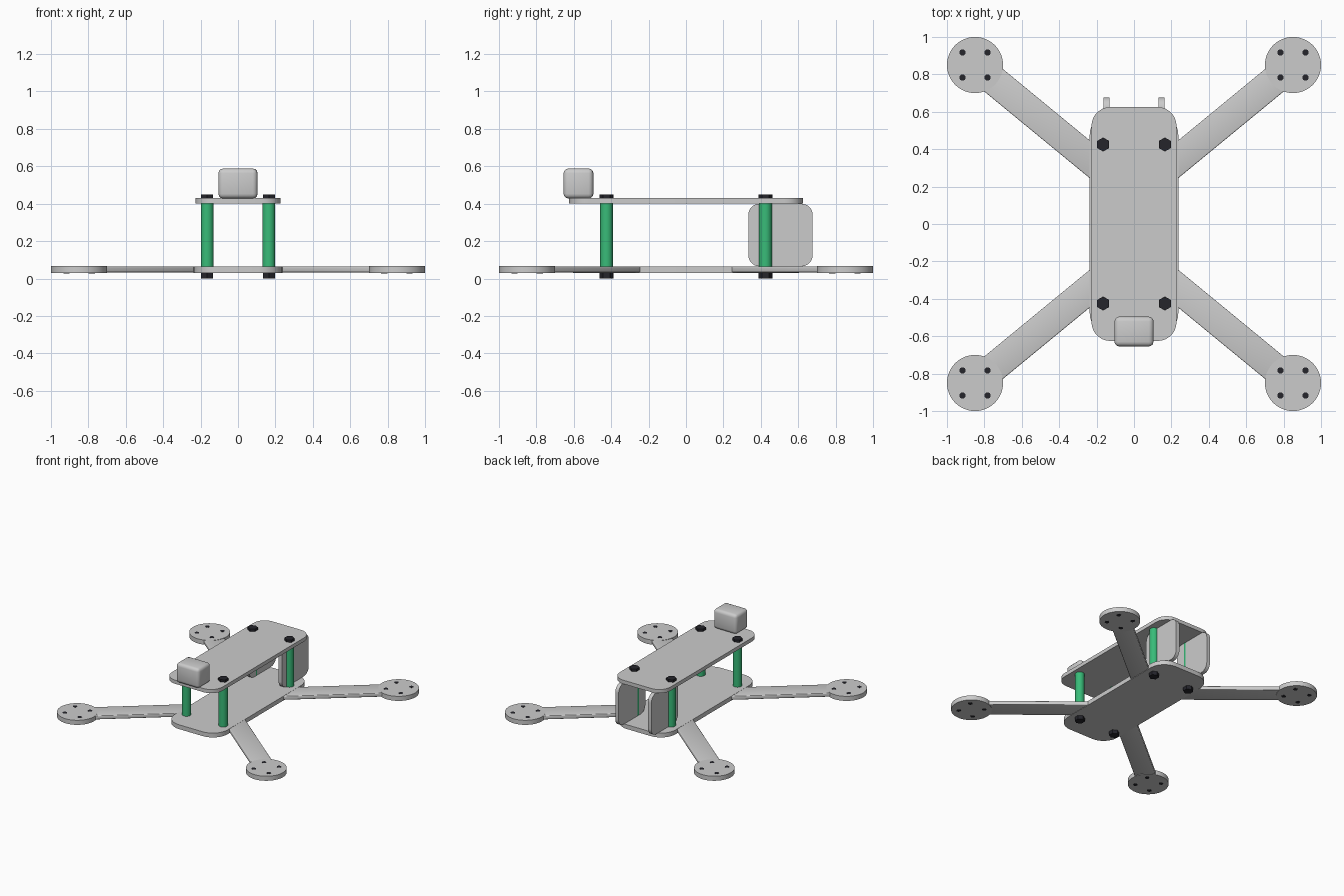
import bpy, bmesh
from math import cos, sin, pi, radians, atan2, hypot
from mathutils import Matrix

cube = bpy.data.objects.get("Cube")
if cube:
    bpy.data.objects.remove(cube, do_unlink=True)


def material(name, rgb):
    mat = bpy.data.materials.new(name)
    mat.use_nodes = True
    mat.diffuse_color = (*rgb, 1)
    mat.node_tree.nodes["Principled BSDF"].inputs["Base Color"].default_value = (*rgb, 1)
    return mat


grey = material("light grey", (0.6, 0.6, 0.6))
green = material("anodised green", (0.04, 0.5, 0.19))
black = material("black steel", (0.018, 0.018, 0.024))


def ring(radius, sides, turn=0.0):
    """Regular polygon outline."""
    return [(radius * cos(turn + 2 * pi * i / sides), radius * sin(turn + 2 * pi * i / sides))
            for i in range(sides)]


def rounded(hx, hy, r, steps=8):
    """Rectangle outline with rounded corners, centred on the origin."""
    pts = []
    for k, (sx, sy) in enumerate([(1, 1), (-1, 1), (-1, -1), (1, -1)]):
        for i in range(steps + 1):
            a = (k + i / steps) * pi / 2
            pts.append((sx * (hx - r) + r * cos(a), sy * (hy - r) + r * sin(a)))
    return pts


def prism(name, outline, z0, z1, mat, matrix=Matrix(), bevel=0.0, angle=40):
    """Extrude an outline from z0 to z1; bevelled parts are fully smooth."""
    bm = bmesh.new()
    face = bm.faces.new([bm.verts.new((x, y, z0)) for x, y in outline])
    top = bmesh.ops.extrude_face_region(bm, geom=[face])["geom"]
    bmesh.ops.translate(bm, vec=(0, 0, z1 - z0),
                        verts=[g for g in top if isinstance(g, bmesh.types.BMVert)])
    bmesh.ops.recalc_face_normals(bm, faces=bm.faces[:])
    mesh = bpy.data.meshes.new(name)
    bm.to_mesh(mesh)
    bm.free()
    mesh.materials.append(mat)
    mesh.polygons.foreach_set("use_smooth", [True] * len(mesh.polygons))
    obj = bpy.data.objects.new(name, mesh)
    obj.matrix_world = matrix
    bpy.context.collection.objects.link(obj)
    if bevel:
        mod = obj.modifiers.new("rounded edges", "BEVEL")
        mod.width, mod.segments = bevel, 3
    else:
        mesh.set_sharp_from_angle(angle=radians(angle))
    return obj


# Main plates
prism("bottom_plate", rounded(0.237, 0.605, 0.13), 0.03, 0.065, grey)
prism("top_plate", rounded(0.227, 0.625, 0.10), 0.40, 0.43, grey)

# Camera block at the front of the top plate
prism("camera", rounded(0.105, 0.08, 0.001, 1)[::2], 0.428, 0.588, grey,
      Matrix.Translation((0, -0.575, 0)), bevel=0.025)

# Upright side plates at the back
upright = Matrix(((0, 0, 1, 0), (1, 0, 0, 0.505), (0, 1, 0, 0.2325), (0, 0, 0, 1)))
for side, x in (("left", 0.147), ("right", -0.147)):
    prism(f"{side}_rear_upright", rounded(0.172, 0.1675, 0.06), -0.015, 0.015, grey,
          Matrix.Translation((x, 0, 0)) @ upright)

mount, root = (0.85, 0.85), (0.12, 0.25)
dx, dy = mount[0] - root[0], mount[1] - root[1]
half = hypot(dx, dy) / 2

for side, sx in (("left", 1), ("right", -1)):
    for end, sy in (("front", -1), ("back", 1)):
        tag = f"{end}_{side}"

        # Standoff post with hexagonal screw heads
        at = Matrix.Translation((sx * 0.165, sy * 0.425, 0))
        prism(f"{tag}_standoff", ring(0.034, 24), 0.065, 0.40, green, at)
        hexagon = ring(0.0375, 6, pi / 2)
        prism(f"{tag}_top_screw", hexagon, 0.43, 0.45, black, at)
        prism(f"{tag}_bottom_screw", hexagon, 0.0, 0.03, black, at)

        # Arm running from the body to the motor mount
        place = (Matrix.Translation((sx * (mount[0] + root[0]) / 2, sy * (mount[1] + root[1]) / 2, 0))
                 @ Matrix.Rotation(atan2(sy * dy, sx * dx), 4, "Z"))
        bar = [(-half, -0.078), (half, -0.078), (half, 0.078), (-half, 0.078)]
        prism(f"{tag}_arm", bar, 0.033, 0.064, grey, place, bevel=0.006)

        # Round motor mount with four bolt holes
        centre = Matrix.Translation((sx * mount[0], sy * mount[1], 0))
        prism(f"{tag}_motor_mount", ring(0.15, 48), 0.029, 0.066, grey, centre)
        for i, (hx, hy) in enumerate(ring(0.095, 4, pi / 4)):
            prism(f"{tag}_bolt_hole_{i + 1}", ring(0.017, 16), 0.028, 0.067, black,
                  centre @ Matrix.Translation((hx, hy, 0)))
